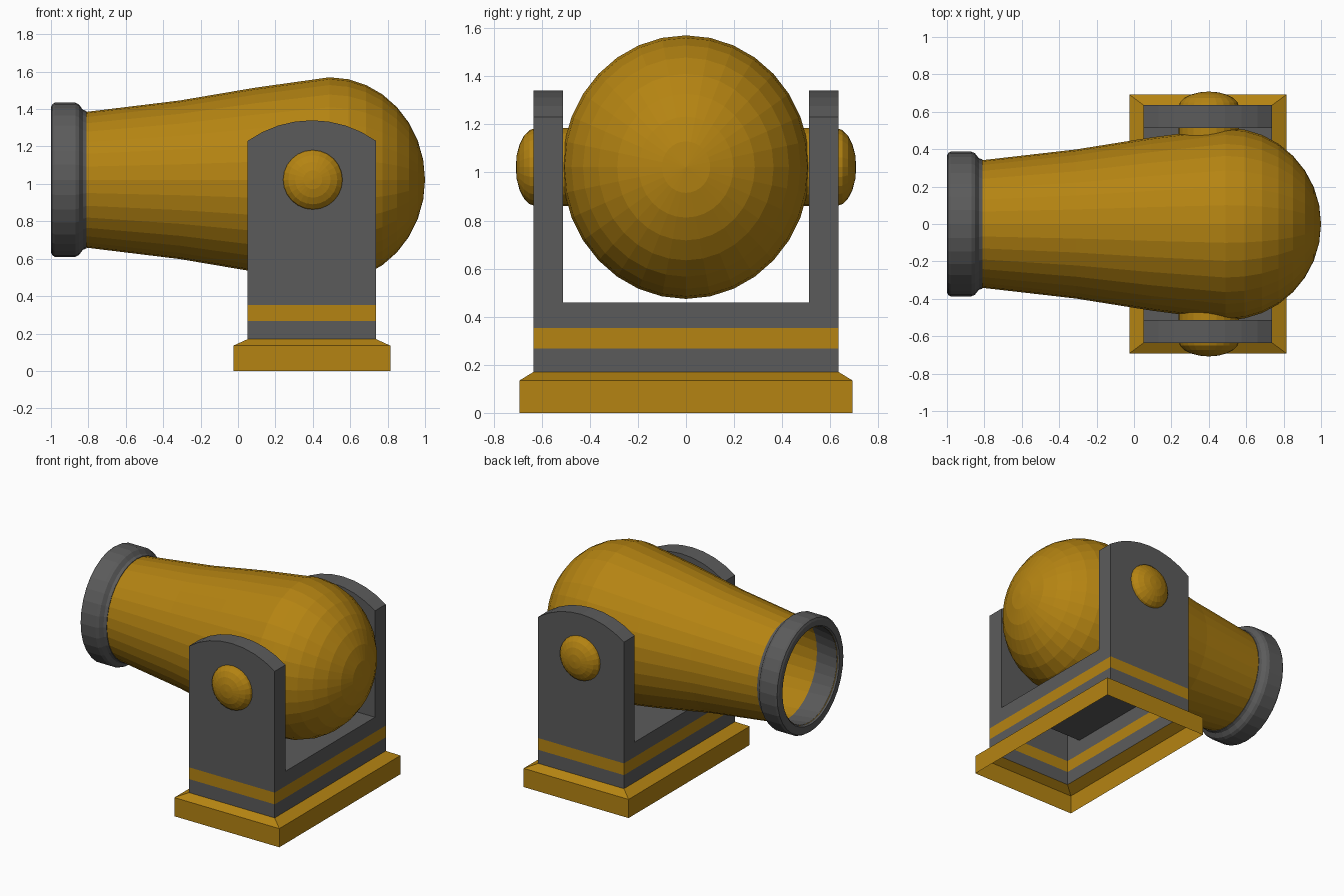
import bpy, bmesh, math

cube = bpy.data.objects.get("Cube")
if cube:
    bpy.data.objects.remove(cube, do_unlink=True)


def material(name, rgb):
    m = bpy.data.materials.new(name)
    m.use_nodes = True
    m.diffuse_color = (*rgb, 1)
    m.node_tree.nodes["Principled BSDF"].inputs["Base Color"].default_value = (*rgb, 1)
    return m


GOLD = material("gold", (0.46, 0.23, 0.006))
GREY = material("dark grey", (0.105, 0.105, 0.105))

AXIS_Z = 1.022      # height of the barrel axis
MOUNT_X = 0.395     # centre of the mount
HALF_X, HALF_Y, INNER_Y = 0.343, 0.635, 0.512
FLOOR_Z = 0.46


def finish(bm, name, mats):
    bmesh.ops.remove_doubles(bm, verts=bm.verts, dist=1e-5)
    bmesh.ops.recalc_face_normals(bm, faces=bm.faces)
    mesh = bpy.data.meshes.new(name)
    bm.to_mesh(mesh)
    bm.free()
    for m in mats:
        mesh.materials.append(m)
    obj = bpy.data.objects.new(name, mesh)
    bpy.context.collection.objects.link(obj)
    return obj


def bridge(bm, a, b):
    """Join two closed loops of vertices with quads."""
    n = len(a)
    return [bm.faces.new((a[i], a[(i + 1) % n], b[(i + 1) % n], b[i])) for i in range(n)]


def lathe(name, profile, mat, sides, place, closed=False):
    """Revolve (along, radius) points; place maps (along, u, v) to a position."""
    bm = bmesh.new()
    rings = []
    for along, r in profile:
        angles = [math.tau * i / sides for i in range(sides)]
        rings.append([bm.verts.new(place(along, r * math.sin(a), r * math.cos(a))) for a in angles])
    for a, b in zip(rings, rings[1:] + (rings[:1] if closed else [])):
        bridge(bm, a, b)
    return finish(bm, name, [mat])


def quarter(start, depth, radius, steps):
    """Profile of a dome that ends at a near-zero radius."""
    angles = [math.pi / 2 * i / steps for i in range(steps + 1)]
    return [(start + depth * math.sin(a), radius * max(math.cos(a), 1e-7)) for a in angles]


# Barrel: thin open tube swelling into a round breech, slightly narrow in y
def along_x(x, u, v):
    return (x, u * 0.94, AXIS_Z + v)


barrel = [(-0.99, 0.337), (-0.81, 0.363), (-0.31, 0.424), (0.09, 0.492)]
lathe("barrel", barrel + quarter(0.49, 0.51, 0.548, 8), GOLD, 32, along_x)

# Muzzle ring with rounded edges
ring = [(-0.81, 0.362), (-0.985, 0.337), (-1.0, 0.347), (-1.0, 0.387), (-0.994, 0.403),
        (-0.98, 0.412), (-0.87, 0.412), (-0.85, 0.402), (-0.83, 0.375), (-0.81, 0.367)]
lathe("muzzle_ring", ring, GREY, 32, along_x, closed=True)

# Trunnions: domed pins through both posts
for side, label in ((1, "back"), (-1, "front")):
    lathe(label + "_trunnion", [(0.44, 0.162)] + quarter(0.625, 0.083, 0.162, 5), GOLD, 24,
          lambda y, u, v: (0.4 + u, side * y, AXIS_Z + v))

# Base and lower yoke: open-bottomed stack of rectangles, gold plinth and stripe
bm = bmesh.new()
levels = [(0, 0.42, 0.692), (0.135, 0.42, 0.692), (0.17, HALF_X, HALF_Y),
          (0.268, HALF_X, HALF_Y), (0.353, HALF_X, HALF_Y), (FLOOR_Z, HALF_X, HALF_Y)]
loops = [[bm.verts.new((MOUNT_X + sx * hx, sy * hy, z))
          for sx, sy in ((-1, -1), (1, -1), (1, 1), (-1, 1))] for z, hx, hy in levels]
for i, (a, b) in enumerate(zip(loops, loops[1:])):
    for f in bridge(bm, a, b):
        f.material_index = 0 if i in (0, 1, 3) else 1

# Floor between the posts
floor = [bm.verts.new((MOUNT_X + sx * HALF_X, sy * INNER_Y, FLOOR_Z))
         for sx, sy in ((-1, -1), (1, -1), (1, 1), (-1, 1))]
bm.faces.new(floor).material_index = 1
finish(bm, "base", [GOLD, GREY])

# Posts with arched tops, open below into the hollow base
shoulder, rise, steps = 1.23, 0.11, 8
radius = (HALF_X ** 2 + rise ** 2) / (2 * rise)
spread = math.asin(HALF_X / radius)
outline = [(-HALF_X, FLOOR_Z)]
for i in range(steps + 1):
    a = spread * (2 * i / steps - 1)
    outline.append((radius * math.sin(a), shoulder + rise - radius * (1 - math.cos(a))))
outline.append((HALF_X, FLOOR_Z))
for side, label in ((1, "back"), (-1, "front")):
    bm = bmesh.new()
    inner, outer = ([bm.verts.new((MOUNT_X + x, side * y, z)) for x, z in outline]
                    for y in (INNER_Y, HALF_Y))
    bm.faces.new(inner)
    bm.faces.new(outer)
    for i in range(len(outline) - 1):
        bm.faces.new((inner[i], inner[i + 1], outer[i + 1], outer[i]))
    finish(bm, label + "_post", [GREY])
